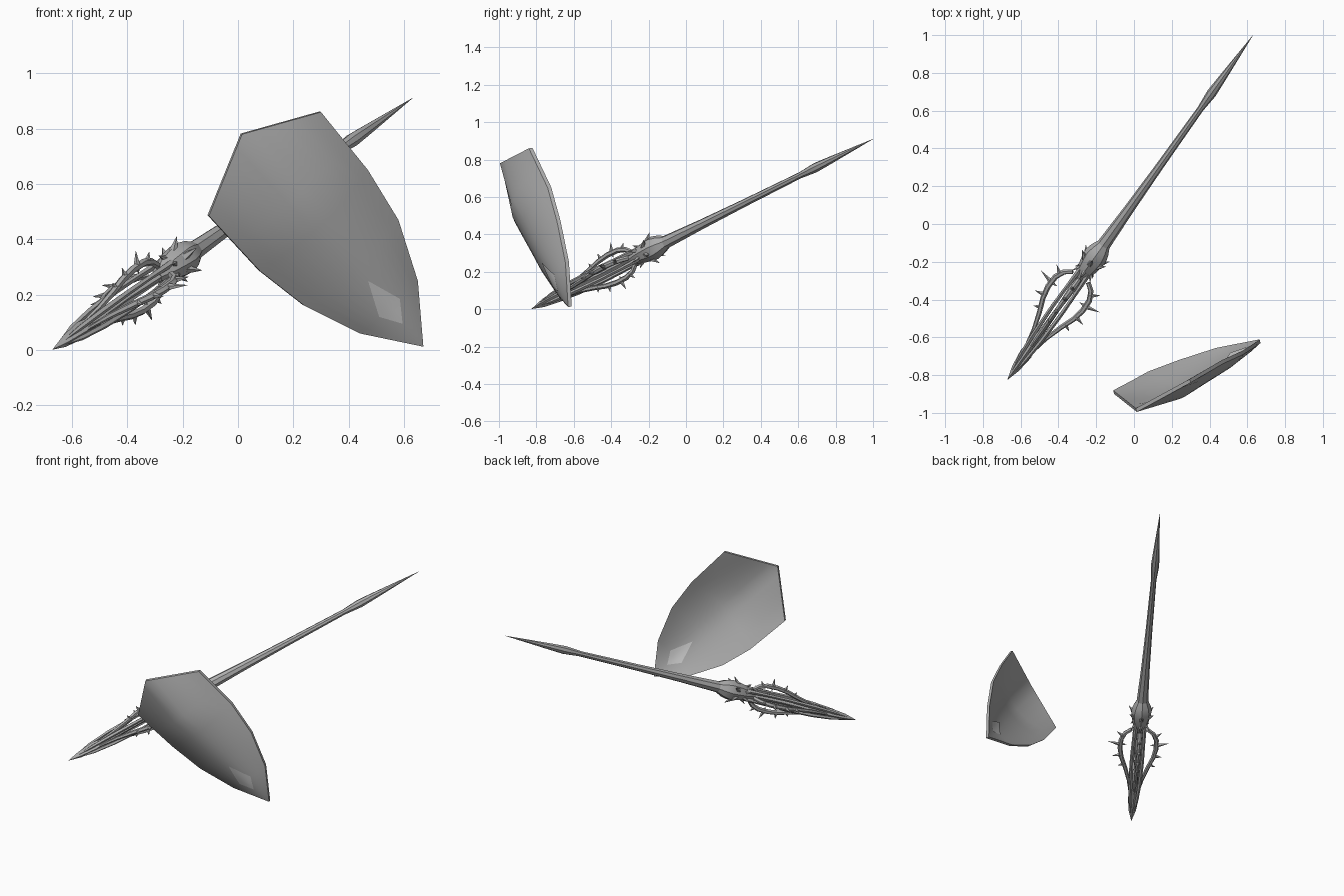
import bpy, bmesh, math
from mathutils import Vector, Matrix
from mathutils.bvhtree import BVHTree

if "Cube" in bpy.data.objects:
    bpy.data.objects.remove(bpy.data.objects["Cube"])


def material(name, value):
    m = bpy.data.materials.new(name)
    m.diffuse_color = (value, value, value, 1)
    m.use_nodes = True
    m.node_tree.nodes["Principled BSDF"].inputs["Base Color"].default_value = m.diffuse_color
    return m


STEEL = material("steel_grey", 0.42)
PALE = material("pale_grey", 0.62)


def finish(bm, name, mat, matrix=None, angle=40):
    bmesh.ops.recalc_face_normals(bm, faces=bm.faces)
    me = bpy.data.meshes.new(name)
    bm.to_mesh(me)
    bm.free()
    me.materials.append(mat)
    me.shade_smooth()
    me.set_sharp_from_angle(angle=math.radians(angle))
    ob = bpy.data.objects.new(name, me)
    bpy.context.collection.objects.link(ob)
    if matrix:
        ob.matrix_world = matrix
    return ob


def tube(bm, path, radii, sides, ref):
    """Sweep a round section along a path; ref is a vector never parallel to it."""
    path = [Vector(p) for p in path]
    rings = []
    for i, p in enumerate(path):
        t = (path[min(i + 1, len(path) - 1)] - path[max(i - 1, 0)]).normalized()
        a = t.cross(ref).normalized()
        b = t.cross(a)
        r = max(radii[i], 0.0006)
        rings.append([bm.verts.new(p + r * (a * math.cos(k) + b * math.sin(k)))
                      for k in (2 * math.pi * j / sides for j in range(sides))])
    for r0, r1 in zip(rings, rings[1:]):
        for j in range(sides):
            k = (j + 1) % sides
            bm.faces.new((r0[j], r0[k], r1[k], r1[j]))
    bm.faces.new(rings[0])
    bm.faces.new(rings[-1])


def lathe(name, profile, sides, angle=40):
    bm = bmesh.new()
    tube(bm, [(s, 0, 0) for s, r in profile], [r for s, r in profile],
         sides, Vector((0, 0, 1)))
    return finish(bm, name, STEEL, LANCE, angle)


# Lance frame: local x runs from the point to the butt, y is left, z is up
tip, butt = Vector((-0.67, -0.825, 0.002)), Vector((0.63, 1.0, 0.91))
d = (butt - tip).normalized()
left = Vector((0, 0, 1)).cross(d).normalized()
up = d.cross(left)
LANCE = Matrix((d, left, up)).transposed().to_4x4()
LANCE.translation = tip
L = (butt - tip).length


def radial(s, r, ang):
    return Vector((s, r * math.cos(ang), r * math.sin(ang)))


# Shaft, hub and core blade
lathe("shaft", [(0.9, .038), (1.0, .034), (1.2, .027), (1.5, .021), (1.9, .017),
                (1.96, .022), (2.01, .026), (2.1, .021), (L, 0)], 8)
lathe("hub", [(.70, .022), (.76, .046), (.82, .058), (.87, .064),
              (.91, .054), (.95, .036)], 8, 25)
lathe("core_blade", [(0, 0), (.08, .022), (.18, .034), (.28, .018),
                     (.5, .012), (.74, .024)], 4, 25)

# Long strands from the point to the hub
bm = bmesh.new()
for k in range(4):
    ang = math.pi / 4 + k * math.pi / 2
    pts = [(.05, .008), (.16, .026), (.3, .038), (.48, .044), (.62, .042), (.77, .036)]
    tube(bm, [radial(s, r, ang) for s, r in pts],
         [.002, .010, .012, .011, .010, .014], 5, radial(0, 1, ang + math.pi / 2))
finish(bm, "blade_strands", STEEL, LANCE)

# Thorned loops: wide at the sides, smaller above and below
loops, thorns = bmesh.new(), bmesh.new()
for k in range(4):
    ang = k * math.pi / 2
    h = 0.112 if k % 2 == 0 else 0.080
    normal = radial(0, 1, ang + math.pi / 2)
    pts = [(.16, .15), (.32, .36), (.42, .62), (.50, .88), (.57, 1.0),
           (.64, .98), (.69, .78), (.72, .45)]
    tube(loops, [radial(s, r * h, ang) for s, r in pts],
         [.004, .011, .013, .014, .015, .015, .014, .013], 6, normal)
    # base position, lean along the lance, length
    for s, r, lean, size in ((.45, .70, -.5, .5), (.52, .92, -.25, .65),
                             (.60, 1.0, .25, .95), (.665, .88, .8, .65)):
        base = radial(s, r * h, ang)
        axis = (radial(0, 1, ang) + Vector((lean, 0, 0))).normalized()
        tube(thorns, [base, base + axis * h * size * .75], [.014, 0], 5, normal)
    # short inner thorns
    base = radial(.60, h * .95, ang)
    tube(thorns, [base, base - radial(0, h * .3, ang)], [.010, 0], 5, normal)
finish(loops, "thorn_loops", STEEL, LANCE)
finish(thorns, "thorns", STEEL, LANCE)

# Hub studs
bm = bmesh.new()
for k in range(6):
    ang = k * math.pi / 3 + math.pi / 6
    tube(bm, [radial(.83, .045, ang), radial(.87, .088, ang)], [.018, 0], 5,
         radial(0, 1, ang + math.pi / 2))
    tube(bm, [radial(.78, .035, ang), radial(.74, .066, ang)], [.014, 0], 5,
         radial(0, 1, ang + math.pi / 2))
finish(bm, "hub_studs", STEEL, LANCE)

# Shield: rows run from the top corners down to the point
A, B, C = Vector((.015, -.995, .78)), Vector((-.105, -.9, .485)), Vector((.30, -.84, .86))
T = Vector((.67, -.63, .012))
N = Vector((.26, -.96, -.12)).normalized()
rows = [  # left rim, right rim, bulge
    ((-.01, -.85, .382), (.385, -.79, .755), .118),
    ((.08, -.80, .285), (.47, -.74, .65), .112),
    ((.24, -.74, .16), (.58, -.69, .47), .085),
    ((.44, -.675, .06), (.65, -.645, .25), .048),
]
COLS = 12
grid = [[B.lerp(A, 2 * f) if f <= .5 else A.lerp(C, 2 * f - 1)
         for f in (j / COLS for j in range(COLS + 1))]]
for l, r, h in rows:
    l, r = Vector(l), Vector(r)
    grid.append([l.lerp(r, j / COLS) + N * h * (1 - abs(2 * j / COLS - 1) ** 1.8)
                 for j in range(COLS + 1)])
bm = bmesh.new()
vs = [[bm.verts.new(p) for p in row] for row in grid]
point = bm.verts.new(T)
for r0, r1 in zip(vs, vs[1:]):
    for j in range(COLS):
        bm.faces.new((r0[j], r0[j + 1], r1[j + 1], r1[j]))
for j in range(COLS):
    bm.faces.new((vs[-1][j], vs[-1][j + 1], point))
bmesh.ops.recalc_face_normals(bm, faces=bm.faces)
if sum((f.normal.y for f in bm.faces)) > 0:
    bmesh.ops.reverse_faces(bm, faces=bm.faces)
# give the shell its thickness toward the back
front = list(bm.faces)
back = bmesh.ops.duplicate(bm, geom=list(bm.verts) + list(bm.edges) + front)
for v in [g for g in back["geom"] if isinstance(g, bmesh.types.BMVert)]:
    v.co -= N * 0.02
bmesh.ops.bridge_loops(bm, edges=[e for e in bm.edges if e.is_boundary])
bmesh.ops.recalc_face_normals(bm, faces=bm.faces)
tree = BVHTree.FromBMesh(bm)
finish(bm, "shield", STEEL, angle=50)

# Pale four-sided panes set on both faces of the shield
q = [Vector(p) for p in ((.47, 0, .25), (.585, 0, .185), (.595, 0, .095), (.51, 0, .12))]
for name, side in (("front_pane", -1), ("back_pane", 1)):
    bm = bmesh.new()
    n = 5
    pane = []
    for i in range(n + 1):
        line = []
        for j in range(n + 1):
            p = q[0].lerp(q[1], i / n).lerp(q[3].lerp(q[2], i / n), j / n)
            hit = tree.ray_cast(Vector((p.x, 3 * side, p.z)), Vector((0, -side, 0)))[0]
            y = hit.y if hit else -.68
            line.append(bm.verts.new((p.x, y + side * .005, p.z)))
        pane.append(line)
    for i in range(n):
        for j in range(n):
            bm.faces.new((pane[i][j], pane[i + 1][j], pane[i + 1][j + 1], pane[i][j + 1]))
    ob = finish(bm, name, PALE)
    if ob.data.polygons[0].normal.y * side < 0:
        ob.data.flip_normals()
